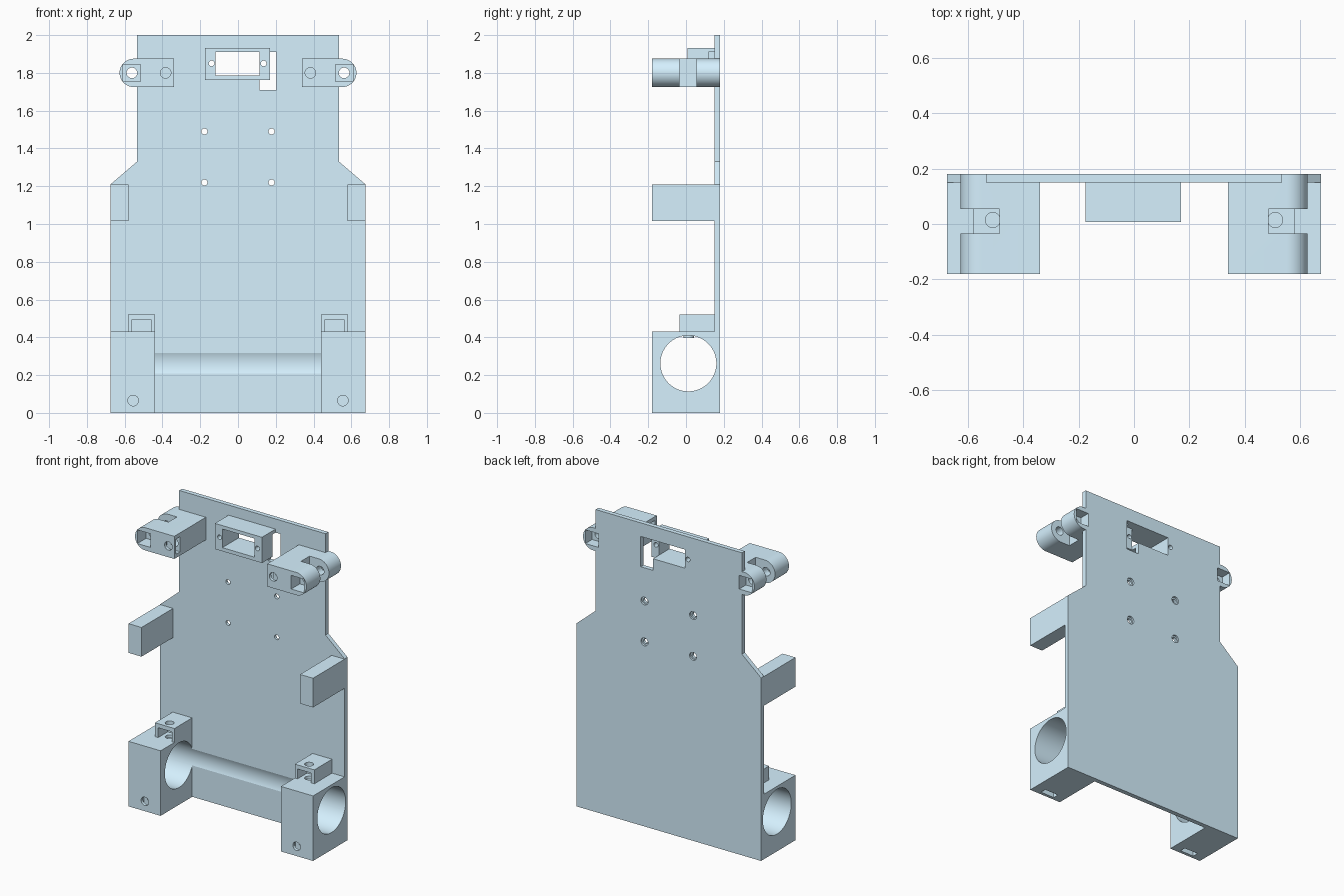
import bpy, bmesh, math

if "Cube" in bpy.data.objects:
    bpy.data.objects.remove(bpy.data.objects["Cube"])

FRONT, PLATE, BACK = -0.18, 0.15, 0.18     # y of front faces, plate face, back face
BORE_Y = 0.0125

paint = bpy.data.materials.new("pale_blue")
paint.diffuse_color = (0.67, 0.88, 1.0, 1)
paint.use_nodes = True
paint.node_tree.nodes["Principled BSDF"].inputs["Base Color"].default_value = paint.diffuse_color


def prism(name, pts, axis, a, b):
    """Extrude a 2D outline along an axis from a to b."""
    place = {'x': lambda u, v, w: (w, u, v),
             'y': lambda u, v, w: (u, w, v),
             'z': lambda u, v, w: (u, v, w)}[axis]
    bm = bmesh.new()
    lo = [bm.verts.new(place(u, v, a)) for u, v in pts]
    hi = [bm.verts.new(place(u, v, b)) for u, v in pts]
    bm.faces.new(lo)
    bm.faces.new(hi)
    n = len(pts)
    for i in range(n):
        j = (i + 1) % n
        bm.faces.new((lo[i], lo[j], hi[j], hi[i]))
    bmesh.ops.recalc_face_normals(bm, faces=bm.faces)
    me = bpy.data.meshes.new(name)
    bm.to_mesh(me)
    bm.free()
    ob = bpy.data.objects.new(name, me)
    bpy.context.collection.objects.link(ob)
    return ob


def box(x0, x1, y0, y1, z0, z1, name="cutter"):
    return prism(name, [(x0, y0), (x1, y0), (x1, y1), (x0, y1)], 'z', z0, z1)


def arc(cx, cy, r, start, end, n):
    return [(cx + r * math.cos(math.radians(start + (end - start) * i / n)),
             cy + r * math.sin(math.radians(start + (end - start) * i / n)))
            for i in range(n + 1)]


def rod(u, v, r, axis, a, b, n=32, name="cutter"):
    return prism(name, arc(u, v, r, 0, 360, n)[:-1], axis, a, b)


def finish(ob, cutters=(), mirror=False):
    """Cut the holes, mirror to the other side, shade."""
    for c in cutters:
        c.hide_render = True
        m = ob.modifiers.new("cut", 'BOOLEAN')
        m.operation, m.solver, m.object = 'DIFFERENCE', 'EXACT', c
    if mirror:
        m = ob.modifiers.new("mirror", 'MIRROR')
        m.use_mirror_merge = False
    bpy.context.view_layer.update()
    dg = bpy.context.evaluated_depsgraph_get()
    me = bpy.data.meshes.new_from_object(ob.evaluated_get(dg))
    ob.modifiers.clear()
    ob.data = me
    me.materials.clear()
    me.materials.append(paint)
    for c in cutters:
        bpy.data.objects.remove(c)
    bpy.ops.object.select_all(action='DESELECT')
    ob.select_set(True)
    bpy.context.view_layer.objects.active = ob
    bpy.ops.object.shade_smooth_by_angle(angle=math.radians(14))


def bore():
    return rod(BORE_Y, 0.262, 0.148, 'x', -1, 1, 96)


def cable_cut():
    return box(0.115, 0.205, 0.12, 0.3, 1.71, 1.91)


def window():
    return box(-0.12, 0.115, -0.3, 0.3, 1.787, 1.91)


def small_hole(x):
    return rod(x, 1.85, 0.015, 'y', -0.3, 0.3)


def nut_pocket(s, y0, y1):
    x0, x1 = sorted((s * 0.515, s * 0.61))
    return box(x0, x1, y0, y1, 1.755, 1.845)


# back plate with shoulders, bore recess, windows and counterbored screw holes
half = [(0.675, 0), (0.675, 1.21), (0.535, 1.33), (0.535, 2)]
plate = prism("back_plate", half + [(-x, z) for x, z in reversed(half)], 'y', PLATE, BACK)
cuts = [bore(), window(), cable_cut(), small_hole(-0.14)]
for s in (-1, 1):
    cuts.append(nut_pocket(s, 0.11, 0.3))
    for z in (1.22, 1.49):
        cuts.append(rod(s * 0.178, z, 0.016, 'y', 0, 0.3))
        cuts.append(rod(s * 0.178, z, 0.026, 'y', 0.168, 0.3))
finish(plate, cuts)

# bored end blocks with screw hole and nut slot
block = box(0.44, 0.675, FRONT, PLATE, 0, 0.43, "end_block")
finish(block, [bore(),
               rod(0.51, 0.0145, 0.027, 'z', 0.3, 0.5),
               rod(0.555, 0.065, 0.028, 'y', -0.3, -0.02),
               box(0.505, 0.605, -0.16, -0.12, -0.1, 0.112)], True)

# thin stop at the bottom of each clamp screw hole
finish(rod(0.51, 0.0145, 0.027, 'z', 0.397, 0.412, name="screw_stop"), mirror=True)

# clamp housings above the end blocks
housing = box(0.44, 0.583, -0.035, PLATE, 0.43, 0.522, "clamp_housing")
finish(housing, [box(0.46, 0.56, -0.1, 0.065, 0.4, 0.495),
                 rod(0.51, 0.0145, 0.027, 'z', 0.3, 0.6)], True)

# side posts
finish(box(0.58, 0.675, FRONT, PLATE, 1.015, 1.208, "side_post"), mirror=True)

# forked hinge arms: rounded outer end, slot, bolt hole, nut pockets
outline = [(0.34, 1.725)] + arc(0.552, 1.8, 0.075, -90, 90, 32) + [(0.34, 1.875)]
arm = prism("hinge_arm", outline, 'y', FRONT, BACK)
finish(arm, [box(0.1, 0.535, PLATE, 0.4, 1.6, 2),
             box(0.485, 0.8, -0.035, 0.055, 1.6, 2),
             rod(0.562, 1.8, 0.028, 'y', -0.4, 0.4),
             nut_pocket(1, -0.4, -0.09),
             nut_pocket(1, 0.11, 0.4),
             rod(0.383, 1.8, 0.028, 'y', -0.4, -0.02),
             box(0.2, 0.435, -0.16, -0.12, 1.75, 1.85)], True)

# motor mounting frame at the top centre
frame = box(-0.175, 0.17, 0.008, PLATE, 1.763, 1.933, "motor_frame")
finish(frame, [window(), cable_cut(), small_hole(-0.14), small_hole(0.136)])
